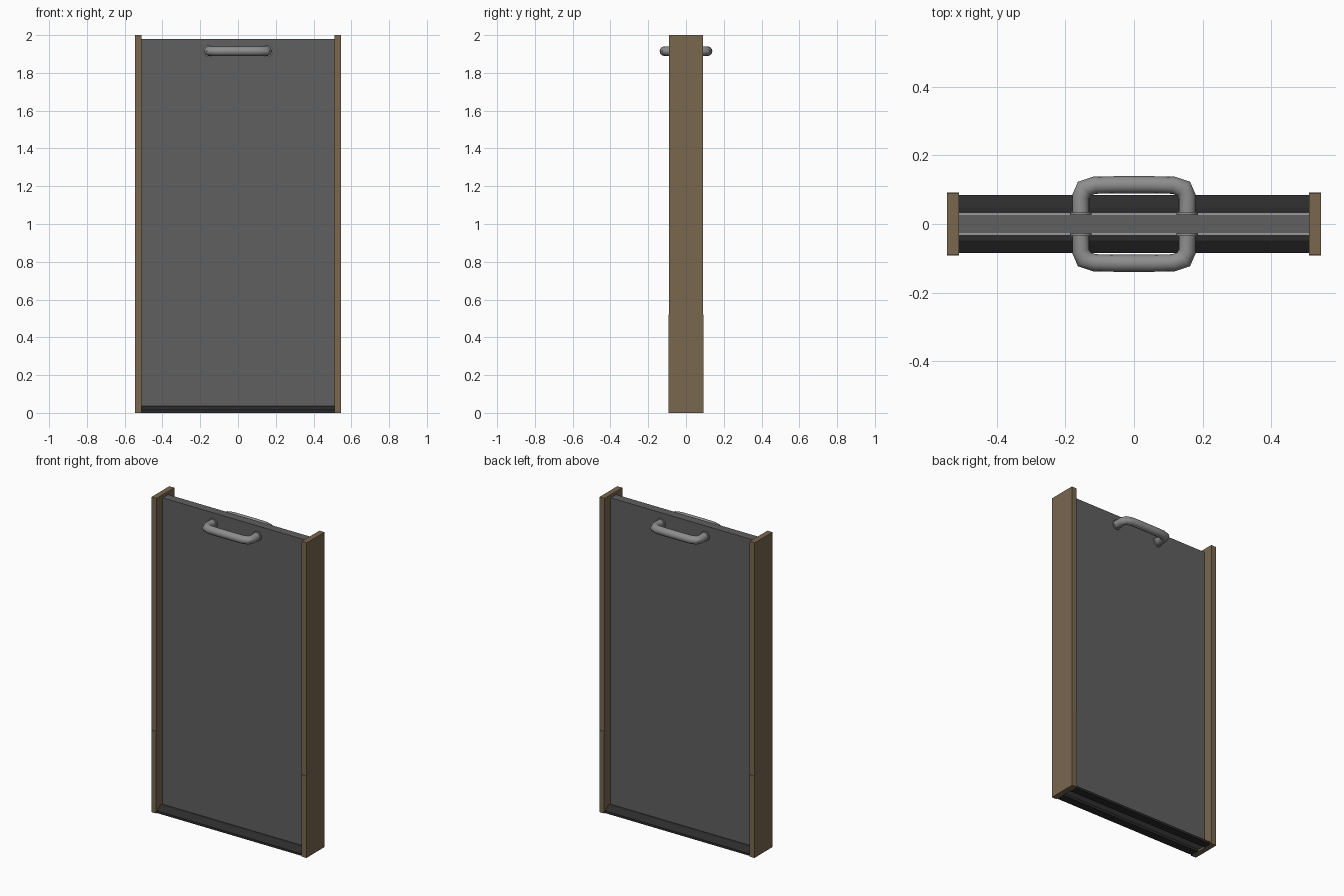
import bpy, bmesh, math
from mathutils import Vector

if "Cube" in bpy.data.objects:
    bpy.data.objects.remove(bpy.data.objects["Cube"])


def material(name, rgb):
    m = bpy.data.materials.new(name)
    m.diffuse_color = (*rgb, 1)
    m.use_nodes = True
    m.node_tree.nodes["Principled BSDF"].inputs["Base Color"].default_value = m.diffuse_color
    return m


WOOD = material("brown frame", (0.19, 0.135, 0.076))
PANEL = material("dark grey panel", (0.115, 0.115, 0.115))
STRIP = material("black rubber", (0.025, 0.025, 0.025))
METAL = material("grey metal", (0.27, 0.27, 0.27))


def make(name, bm, mat):
    bmesh.ops.recalc_face_normals(bm, faces=bm.faces)
    me = bpy.data.meshes.new(name)
    bm.to_mesh(me)
    bm.free()
    me.materials.append(mat)
    ob = bpy.data.objects.new(name, me)
    bpy.context.collection.objects.link(ob)
    return ob


def extrude_x(name, profile, x0, x1, mat):
    """Extrude a closed (y, z) profile along x."""
    bm = bmesh.new()
    face = bm.faces.new([bm.verts.new((x0, y, z)) for y, z in profile])
    ext = bmesh.ops.extrude_face_region(bm, geom=[face])["geom"]
    verts = [v for v in ext if isinstance(v, bmesh.types.BMVert)]
    bmesh.ops.translate(bm, verts=verts, vec=(x1 - x0, 0, 0))
    return make(name, bm, mat)


def box(name, x0, x1, y, z0, z1, mat):
    return extrude_x(name, [(-y, z0), (y, z0), (y, z1), (-y, z1)], x0, x1, mat)


def smooth(ob):
    bpy.ops.object.select_all(action='DESELECT')
    ob.select_set(True)
    bpy.context.view_layer.objects.active = ob
    bpy.ops.object.shade_smooth_by_angle(angle=math.radians(40))


def tube(name, path, radius, mat, sides=16):
    """Sweep a circle along a path in the horizontal plane, mitring the corners."""
    bm = bmesh.new()
    pts = [Vector(p) for p in path]
    rings = []
    for i, p in enumerate(pts):
        a = (p - pts[max(i - 1, 0)]).normalized()
        b = (pts[min(i + 1, len(pts) - 1)] - p).normalized()
        t = (a + b).normalized()
        side = t.cross(Vector((0, 0, 1)))
        stretch = 1 / max(t.dot(b), t.dot(a))
        ring = []
        for k in range(sides):
            ang = 2 * math.pi * k / sides
            ring.append(bm.verts.new(p + side * (radius * stretch * math.cos(ang))
                                     + Vector((0, 0, radius * math.sin(ang)))))
        rings.append(ring)
    for r, s in zip(rings, rings[1:]):
        for k in range(sides):
            j = (k + 1) % sides
            bm.faces.new((r[k], r[j], s[j], s[k]))
    bm.faces.new(rings[0])
    bm.faces.new(rings[-1])
    ob = make(name, bm, mat)
    smooth(ob)
    return ob


# Door panel
box("door_panel", -0.51, 0.51, 0.027, 0.012, 1.98, PANEL)

# Side frames, slightly deeper on the lower quarter
frame = [(-0.092, 0), (0.092, 0), (0.092, 0.52), (0.089, 0.52),
         (0.089, 2), (-0.089, 2), (-0.089, 0.52), (-0.092, 0.52)]
for side, x0, x1 in (("left", -0.545, -0.51), ("right", 0.51, 0.545)):
    extrude_x(side + "_frame", frame, x0, x1, WOOD)

for side, s in (("front", -1), ("back", 1)):
    # Sloped threshold strips, a small gap away from the panel
    strip = [(0.031, 0), (0.084, 0), (0.084, 0.014), (0.048, 0.037), (0.031, 0.037)]
    extrude_x(side + "_threshold", [(s * y, z) for y, z in strip], -0.51, 0.51, STRIP)

    # Pull handle with rounded corners
    half = [(0.155, 0.025), (0.155, 0.08), (0.145, 0.103), (0.115, 0.113), (0.05, 0.1145)]
    path = half + [(-x, y) for x, y in reversed(half)]
    tube(side + "_handle", [(x, s * y, 1.915) for x, y in path], 0.025, METAL)

    # Mounting collars
    for name, x in (("left", -0.155), ("right", 0.155)):
        tube(f"{side}_{name}_collar",
             [(x, s * 0.025, 1.915), (x, s * 0.035, 1.915)], 0.031, METAL)
